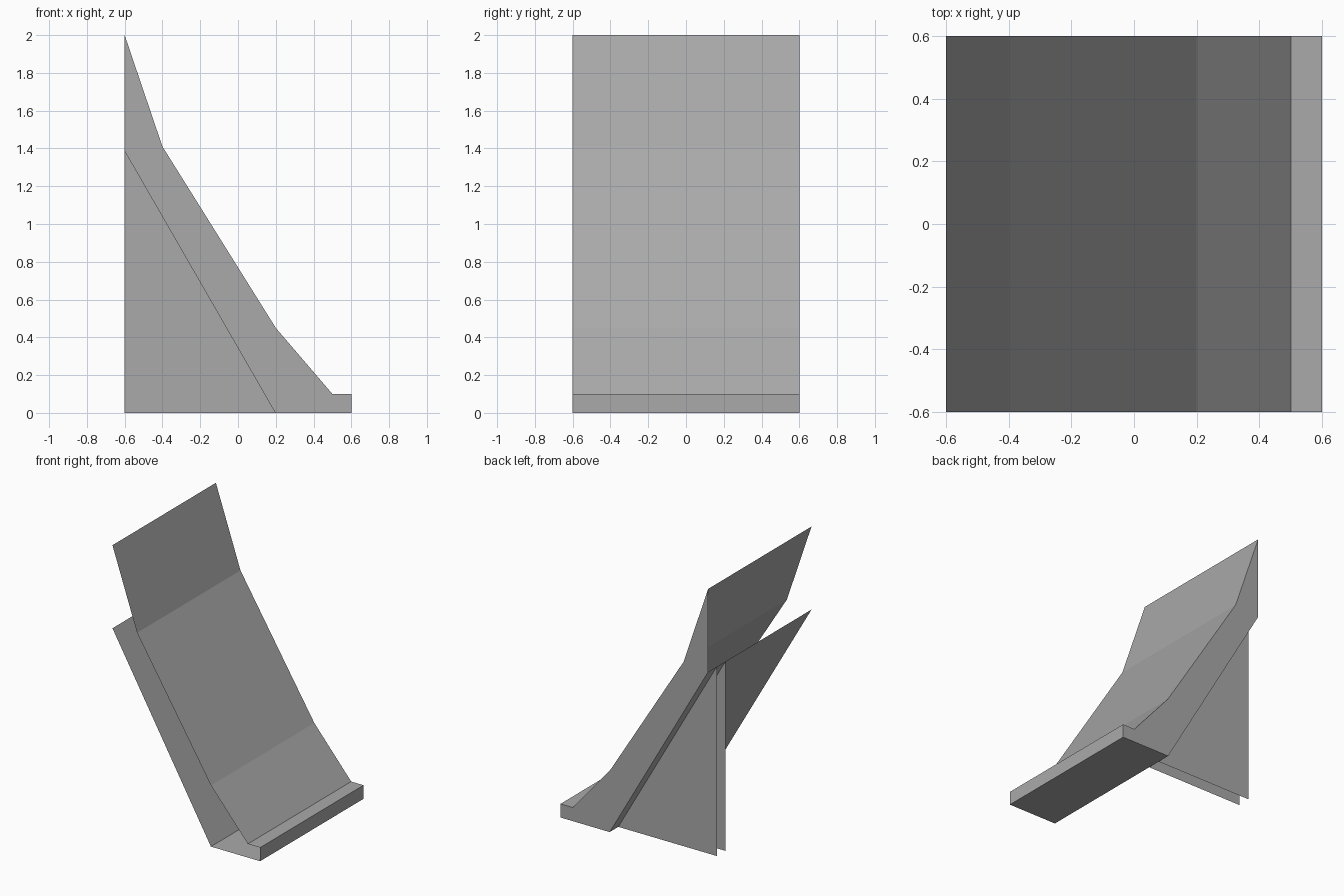
import bpy
import bmesh

cube = bpy.data.objects.get("Cube")
if cube:
    bpy.data.objects.remove(cube, do_unlink=True)

grey = bpy.data.materials.new("plain_grey")
grey.use_nodes = True
colour = (0.4, 0.4, 0.4, 1)
grey.diffuse_color = colour
grey.node_tree.nodes["Principled BSDF"].inputs["Base Color"].default_value = colour

HALF = 0.6  # half of the width along y


def finish(name, bm):
    mesh = bpy.data.meshes.new(name)
    bm.to_mesh(mesh)
    bm.free()
    mesh.materials.append(grey)
    obj = bpy.data.objects.new(name, mesh)
    bpy.context.collection.objects.link(obj)
    return obj


def row(bm, profile, y):
    return [bm.verts.new((x, y, z)) for x, z in profile]


# Side profile: down the sloping top, around the toe, back up the underside
top = [(-0.6, 2), (-0.4, 1.41), (0.2, 0.45), (0.5, 0.1)]
toe = [(0.6, 0.1), (0.6, 0)]
underside = [(0.2, 0), (-0.6, 1.39)]
profile = top + toe + underside

# Folded sheet, open at the upper back and the front end, capped at the back end
bm = bmesh.new()
front = row(bm, profile, -HALF)
back = row(bm, profile, HALF)
for i in range(len(profile) - 1):
    bm.faces.new((front[i], front[i + 1], back[i + 1], back[i]))
bm.faces.new(back)
finish("sloped_shell", bm)

# Two thin triangular support sheets under the slope
triangle = underside + [(-0.6, 0)]
for name, y in (("outer_support", 0.5), ("inner_support", 0.4)):
    bm = bmesh.new()
    verts = row(bm, triangle, y)
    face = bm.faces.new(verts)
    face.normal_update()
    if (face.normal.y > 0) != (name == "outer_support"):
        face.normal_flip()
    finish(name, bm)
